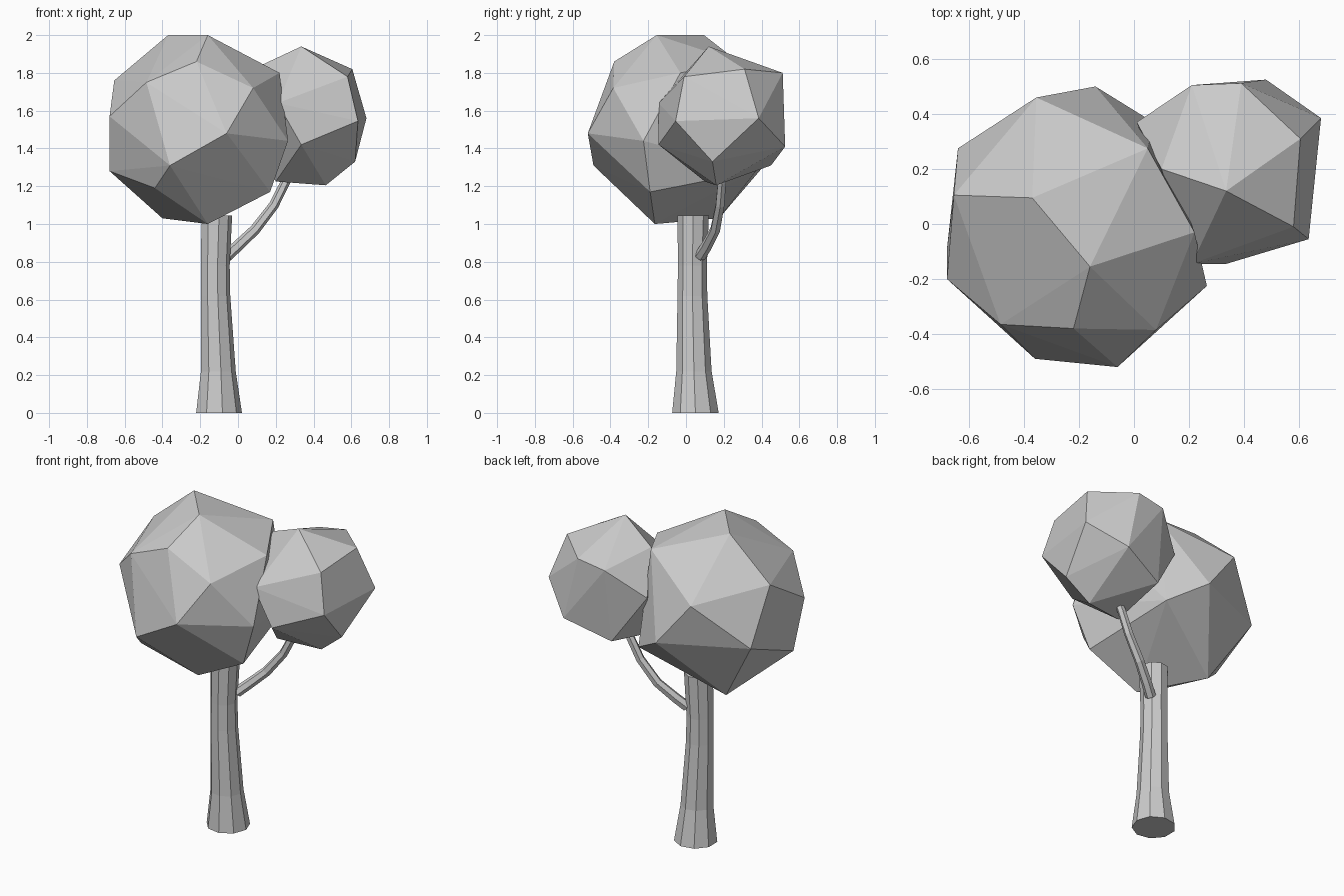
import bpy, bmesh, math
from mathutils import Vector

if "Cube" in bpy.data.objects:
    bpy.data.objects.remove(bpy.data.objects["Cube"])


def finish(bm, name):
    bmesh.ops.recalc_face_normals(bm, faces=bm.faces)
    me = bpy.data.meshes.new(name)
    bm.to_mesh(me)
    bm.free()
    ob = bpy.data.objects.new(name, me)
    bpy.context.collection.objects.link(ob)
    return ob


def foliage(name, corners):
    """Faceted clump: convex hull around its corner points."""
    bm = bmesh.new()
    for c in corners:
        bm.verts.new(c)
    bmesh.ops.convex_hull(bm, input=bm.verts)
    junk = [v for v in bm.verts if not v.link_faces]
    bmesh.ops.delete(bm, geom=junk, context='VERTS')
    return finish(bm, name)


def limb(name, path, sides, level=False):
    """Tapered tube through (x, y, z, radius) stations."""
    bm = bmesh.new()
    pts = [Vector(p[:3]) for p in path]
    rings = []
    for i, p in enumerate(path):
        t = pts[min(i + 1, len(pts) - 1)] - pts[max(i - 1, 0)]
        if level:
            t = Vector((0, 0, 1))
        t.normalize()
        u = Vector((0, 1, 0)).cross(t).normalized()
        v = t.cross(u)
        rings.append([bm.verts.new(pts[i] + p[3] * (math.cos(a) * u + math.sin(a) * v))
                      for a in (2 * math.pi * k / sides for k in range(sides))])
    for r0, r1 in zip(rings, rings[1:]):
        for k in range(sides):
            n = (k + 1) % sides
            bm.faces.new((r0[k], r0[n], r1[n], r1[k]))
    bm.faces.new(rings[0][::-1])
    bm.faces.new(rings[-1])
    return finish(bm, name)


# Trunk with flared foot
limb("trunk", [(-.104, .05, 0, .125), (-.107, .042, .22, .095), (-.121, .034, .62, .08),
               (-.122, .034, .78, .078), (-.115, .038, 1.045, .084)],
     9, level=True)

# Side branch curving up into the small clump
limb("branch", [(-.06, .075, .83, .031), (0, .11, .885, .03), (.09, .155, .97, .028),
                (.19, .18, 1.1, .026), (.25, .19, 1.22, .025), (.27, .19, 1.26, .023)], 6)

# Large foliage clump
foliage("large_foliage", [
    (-.37, .095, 2.0), (-.16, -.155, 2.0), (-.22, -.38, 1.86), (-.485, -.365, 1.75),
    (-.655, .105, 1.76), (-.68, -.2, 1.57), (-.68, -.09, 1.28), (-.36, -.49, 1.31),
    (-.06, -.52, 1.48), (.08, -.385, 1.72), (.22, -.03, 1.80), (.265, -.225, 1.44),
    (.17, -.19, 1.17), (-.44, -.33, 1.19), (-.40, .175, 1.03), (-.16, -.165, 1.0),
    (.05, .275, 1.86), (-.355, .46, 1.68), (-.64, .275, 1.42), (-.14, .50, 1.41),
    (.07, .37, 1.28)])

# Small foliage clump
foliage("small_foliage", [
    (.335, .12, 1.94), (.605, .31, 1.82), (.68, .385, 1.56), (.635, -.055, 1.545),
    (.62, .14, 1.33), (.335, -.145, 1.42), (.465, .16, 1.205), (.48, .525, 1.41),
    (.39, .512, 1.80), (.21, .505, 1.77), (.20, .45, 1.31), (.01, .37, 1.60),
    (.10, .20, 1.83), (.21, -.145, 1.64), (.20, .10, 1.225), (.58, -.01, 1.78)])
